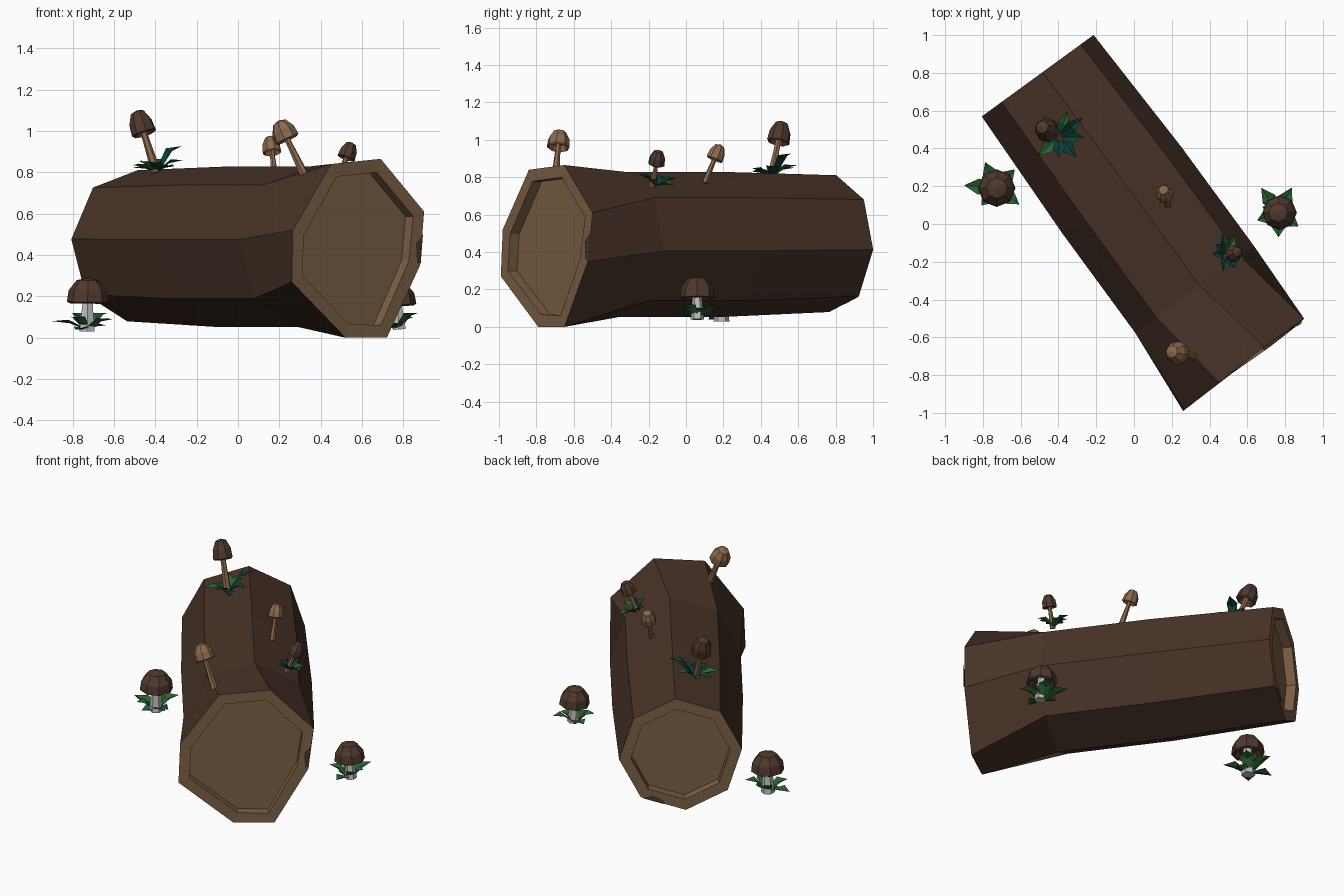
import bpy, bmesh, math
from mathutils import Vector, Matrix

if "Cube" in bpy.data.objects:
    bpy.data.objects.remove(bpy.data.objects["Cube"])


def material(name, col):
    m = bpy.data.materials.new(name)
    m.diffuse_color = (*col, 1)
    m.use_nodes = True
    m.node_tree.nodes["Principled BSDF"].inputs["Base Color"].default_value = m.diffuse_color
    return m


BARK = material("bark brown", (0.065, 0.033, 0.021))
WOOD = material("cut wood", (0.205, 0.118, 0.060))
CAP = material("dark cap brown", (0.080, 0.040, 0.028))
TAN = material("tan", (0.260, 0.140, 0.072))
GREY = material("pale stem grey", (0.50, 0.52, 0.52))
GREEN = material("leaf green", (0.022, 0.125, 0.030))
TEAL = material("dark teal leaf", (0.004, 0.050, 0.038))


def finish(name, bm, mats):
    me = bpy.data.meshes.new(name)
    bm.to_mesh(me)
    bm.free()
    for m in mats:
        me.materials.append(m)
    ob = bpy.data.objects.new(name, me)
    bpy.context.collection.objects.link(ob)
    return ob


def aim(direction):
    return Vector(direction).to_track_quat('Z', 'Y').to_matrix().to_4x4()


# ---- Log: eight-sided rings swept along a diagonal axis ----
SIDE = Vector((0.81, 0.59, 0))


def ring(center, r):
    c = Vector(center)
    return [c + SIDE * r * math.cos(a) + Vector((0, 0, r * math.sin(a)))
            for a in (math.radians(175 - 45 * k) for k in range(8))]


front = [Vector(p) for p in (
    (0.265, -0.98, 0.52), (0.45, -0.84, 0.84), (0.69, -0.65, 0.865), (0.90, -0.50, 0.61),
    (0.88, -0.525, 0.35), (0.72, -0.65, 0.0), (0.52, -0.79, 0.0), (0.26, -0.99, 0.27))]
back = ring((-0.51, 0.785, 0.445), 0.367)
rings = [front, ring((0.32, -0.345, 0.44), 0.39), ring((-0.065, 0.18, 0.44), 0.39), back]

bm = bmesh.new()
loops = [[bm.verts.new(p) for p in r] for r in rings]
for a, b in zip(loops, loops[1:]):
    for k in range(8):
        j = (k + 1) % 8
        bm.faces.new((a[k], a[j], b[j], b[k]))
ends = [bm.faces.new(loops[0]), bm.faces.new(loops[-1])]
bmesh.ops.recalc_face_normals(bm, faces=bm.faces[:])
# recessed sawn ends
for f in ends:
    f.material_index = 1
    for t, d in ((0.07, 0.0), (0.001, -0.06)):
        res = bmesh.ops.inset_individual(bm, faces=[f], thickness=t, depth=d)
        for g in res["faces"]:
            g.material_index = 1
finish("log", bm, [BARK, WOOD])


# Bark chips lapping over the sawn rims
def chip(name, loop, k, t0, t1, sign):
    mid = sum(loop, Vector()) / 8
    a, b = loop[k], loop[(k + 1) % 8]
    out = Vector((0.58, -0.815, 0)) * 0.005 * sign
    p, q = a.lerp(b, t0), a.lerp(b, t1)
    pts = [p, q, q.lerp(mid, 0.06), p.lerp(q, 0.3).lerp(mid, 0.1)]
    bm = bmesh.new()
    bm.faces.new([bm.verts.new(v + out) for v in pts])
    finish(name, bm, [BARK])


chip("front_bark_chip", front, 3, 0.42, 0.97, 1)
chip("back_bark_chip", back, 5, 0.05, 0.5, -1)


# ---- Mushrooms ----
def lathe(bm, profile, n, mat):
    """Revolve (radius, height) points; zero radius closes to a point."""
    prev = None
    for r, z in profile:
        if r == 0:
            cur = [bm.verts.new(mat @ Vector((0, 0, z)))] * n
        else:
            cur = [bm.verts.new(mat @ Vector((r * math.cos(2 * math.pi * k / n),
                                              r * math.sin(2 * math.pi * k / n), z)))
                   for k in range(n)]
        if prev:
            for k in range(n):
                j = (k + 1) % n
                vs = list(dict.fromkeys((prev[k], prev[j], cur[j], cur[k])))
                bm.faces.new(vs)
        prev = cur
    bmesh.ops.recalc_face_normals(bm, faces=bm.faces[:])


CAP_PROFILE = ((0, 0.35), (0.6, 0.3), (0.85, 0.0), (1.0, 0.06),
               (0.93, 0.5), (0.55, 0.9), (0, 1.0))


def mushroom(name, base, tip, r, h, stem_r, cap_mat, stem_mat):
    """Stem runs from base to tip; the top of the cap is at tip."""
    base, tip = Vector(base), Vector(tip)
    d = tip - base
    m = Matrix.Translation(base) @ aim(d)
    ln = d.length
    bm = bmesh.new()
    lathe(bm, ((0, 0), (stem_r, 0), (stem_r * 0.7, ln * 0.5),
               (stem_r * 0.65, ln - h * 0.6), (0, ln - h * 0.6)), 6, m)
    finish(name + "_stem", bm, [stem_mat])
    bm = bmesh.new()
    lathe(bm, [(a * r, ln - h + b * h) for a, b in CAP_PROFILE], 8, m)
    finish(name + "_cap", bm, [cap_mat])


mushroom("left_ground_mushroom", (-0.73, 0.19, 0.03), (-0.725, 0.19, 0.29), 0.10, 0.125, 0.042, CAP, GREY)
mushroom("right_ground_mushroom", (0.78, 0.06, 0.04), (0.762, 0.06, 0.27), 0.092, 0.12, 0.036, CAP, GREY)
mushroom("tall_dark_mushroom", (-0.395, 0.455, 0.80), (-0.49, 0.515, 1.10), 0.062, 0.125, 0.024, CAP, TAN)
mushroom("tall_tan_mushroom", (0.32, -0.70, 0.79), (0.195, -0.675, 1.05), 0.062, 0.105, 0.022, TAN, TAN)
mushroom("small_tan_mushroom", (0.18, 0.10, 0.77), (0.155, 0.185, 0.975), 0.047, 0.09, 0.018, TAN, TAN)
mushroom("small_dark_mushroom", (0.48, -0.18, 0.75), (0.55, -0.145, 0.945), 0.046, 0.085, 0.018, CAP, TAN)


# ---- Leaf tufts: folded pointed blades around a centre ----
def tuft(name, origin, up, leaves, width):
    """leaves: (angle, length, rise, colour index)"""
    m = Matrix.Translation(origin) @ Vector((0, 0, 1)).rotation_difference(Vector(up)).to_matrix().to_4x4()
    bm = bmesh.new()
    for ang, ln, rise, ci in leaves:
        rot = m @ Matrix.Rotation(math.radians(ang), 4, 'Z')

        def v(x, y, z):
            return bm.verts.new(rot @ Vector((x * ln, y * width, z)))
        spine = [v(0.05, 0, 0), v(0.5, 0, rise * 0.75), v(1, 0, rise)]
        for s in (-1, 1):
            e0, e1 = v(0.08, s * 0.25, 0.008), v(0.55, s * 0.5, rise * 0.8 + 0.015)
            for f in ((spine[0], e0, e1, spine[1]), (spine[1], e1, spine[2])):
                bm.faces.new(f if s < 0 else f[::-1]).material_index = ci
    finish(name, bm, [GREEN, TEAL])


UP = (0, 0, 1)
tuft("left_ground_leaves", (-0.73, 0.19, 0.04), UP,
     [(175, 0.17, 0.04, 0), (113, 0.15, 0.08, 0), (45, 0.14, 0.08, 0), (-35, 0.15, 0.05, 0),
      (-130, 0.12, 0.06, 0), (230, 0.09, 0.0, 0), (80, 0.09, 0.06, 0), (0, 0.09, 0.02, 0)], 0.085)
tuft("right_ground_leaves", (0.765, 0.06, 0.04), UP,
     [(125, 0.16, 0.06, 0), (62, 0.15, 0.07, 0), (-90, 0.13, 0.03, 0), (-35, 0.13, 0.08, 0),
      (200, 0.12, 0.07, 0), (160, 0.09, 0.02, 0), (20, 0.09, 0.06, 0)], 0.08)
tuft("upper_log_leaves", (-0.395, 0.46, 0.805), (-0.03, 0.02, 1),
     [(72, 0.14, 0.06, 0), (38, 0.16, 0.12, 1), (0, 0.13, 0.05, 1), (-50, 0.14, 0.02, 1),
      (-92, 0.11, 0.04, 1), (222, 0.15, 0.03, 0), (185, 0.11, 0.02, 1), (125, 0.14, 0.05, 0)], 0.065)
tuft("lower_log_leaves", (0.485, -0.165, 0.755), (0.25, 0.18, 1),
     [(180, 0.08, 0.03, 1), (255, 0.10, 0.04, 1), (105, 0.11, 0.05, 1), (-20, 0.10, 0.05, 0),
      (65, 0.11, 0.03, 0), (-65, 0.09, 0.05, 1), (140, 0.08, 0.04, 1)], 0.05)
